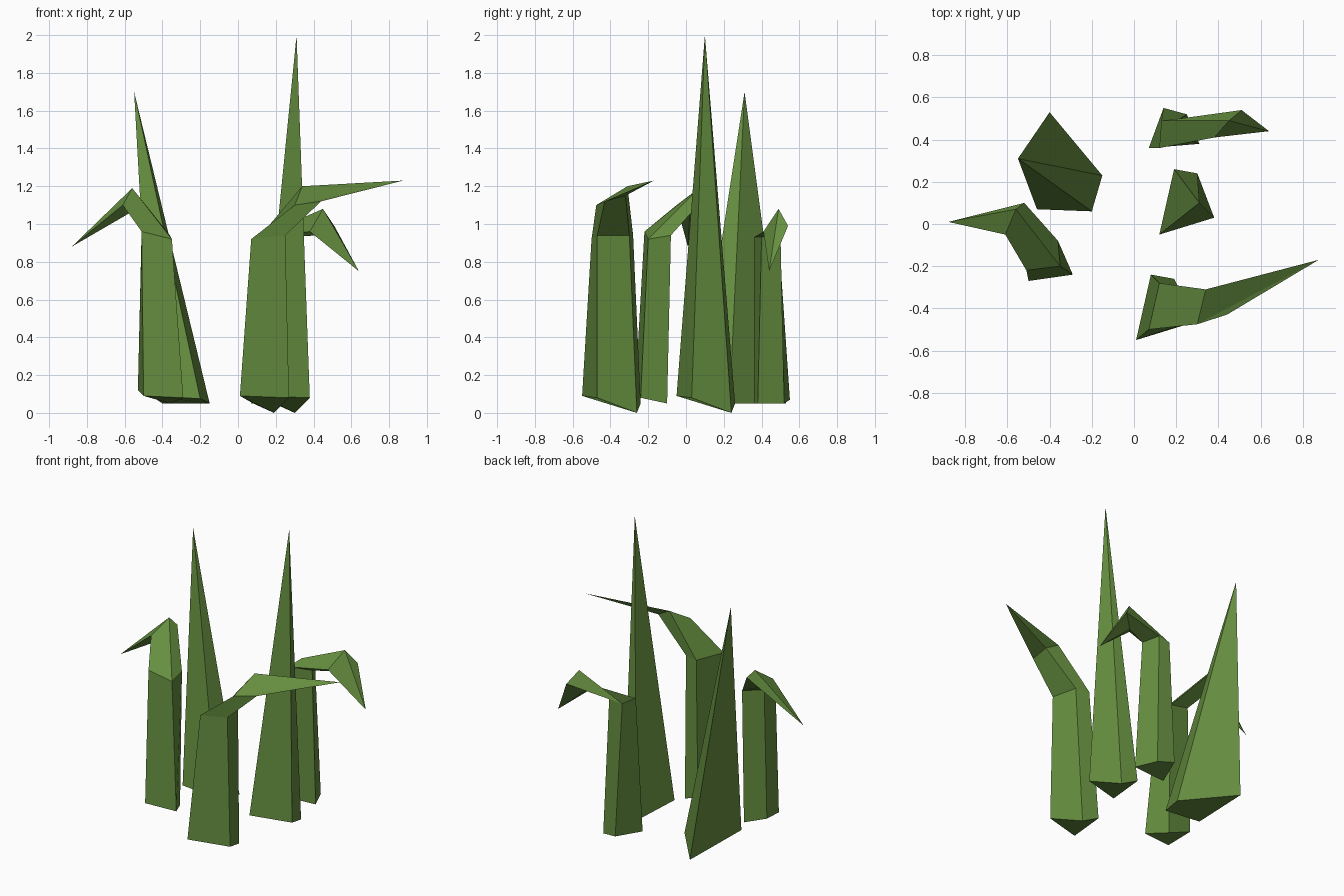
import bpy, bmesh
from mathutils import Vector

green = bpy.data.materials.new("grass green")
green.diffuse_color = (0.13, 0.27, 0.05, 1)


def blade(name, rings, tip):
    """Loft four-sided rings from the root upward and close them in a point."""
    bm = bmesh.new()
    loops = [[bm.verts.new(p) for p in ring] for ring in rings]
    bm.faces.new(loops[0])
    for low, high in zip(loops, loops[1:]):
        for i in range(4):
            j = (i + 1) % 4
            bm.faces.new((low[i], low[j], high[j], high[i]))
    top = bm.verts.new(tip)
    for i in range(4):
        bm.faces.new((loops[-1][i], loops[-1][(i + 1) % 4], top))
    bmesh.ops.recalc_face_normals(bm, faces=bm.faces)
    mesh = bpy.data.meshes.new(name)
    bm.to_mesh(mesh)
    bm.free()
    mesh.materials.append(green)
    obj = bpy.data.objects.new(name, mesh)
    bpy.context.collection.objects.link(obj)


# slanted root shared by the two right-hand blades
root = [(0.12, -0.05, 0.09), (0.38, 0.03, 0.08), (0.30, 0.24, 0.0), (0.19, 0.26, 0.05)]
front_root = [Vector(p) + Vector((-0.11, -0.50, 0)) for p in root]

# straight blades
blade("tall_blade", [root], (0.31, 0.10, 2.0))
blade("back_left_blade",
      [[(-0.46, 0.07, 0.09), (-0.20, 0.06, 0.075), (-0.15, 0.23, 0.05), (-0.40, 0.53, 0.05)]],
      (-0.55, 0.31, 1.70))

# bent blades: root, top of stem, bend, tip
blade("front_right_bent_blade",
      [front_root,
       [(0.07, -0.50, 0.92), (0.25, -0.47, 0.94), (0.21, -0.30, 0.94), (0.12, -0.28, 0.94)],
       [(0.30, -0.475, 1.10), (0.44, -0.43, 1.12), (0.43, -0.32, 1.15), (0.34, -0.31, 1.20)]],
      (0.875, -0.17, 1.23))
blade("front_left_bent_blade",
      [[(-0.50, -0.27, 0.09), (-0.29, -0.24, 0.08), (-0.36, -0.10, 0.05), (-0.53, -0.10, 0.12)],
       [(-0.51, -0.22, 0.96), (-0.35, -0.20, 0.92), (-0.36, -0.08, 0.94), (-0.51, -0.10, 0.98)],
       [(-0.61, -0.05, 1.10), (-0.56, 0.07, 1.19), (-0.52, 0.10, 1.14), (-0.57, 0.02, 1.06)]],
      (-0.88, 0.01, 0.88))
blade("back_right_bent_blade",
      [[(0.07, 0.36, 0.05), (0.31, 0.38, 0.05), (0.25, 0.52, 0.05), (0.14, 0.55, 0.07)],
       [(0.12, 0.36, 0.93), (0.27, 0.40, 0.93), (0.22, 0.50, 0.95), (0.13, 0.49, 0.94)],
       [(0.38, 0.41, 0.96), (0.42, 0.46, 0.94), (0.51, 0.54, 0.99), (0.45, 0.49, 1.08)]],
      (0.64, 0.44, 0.75))
